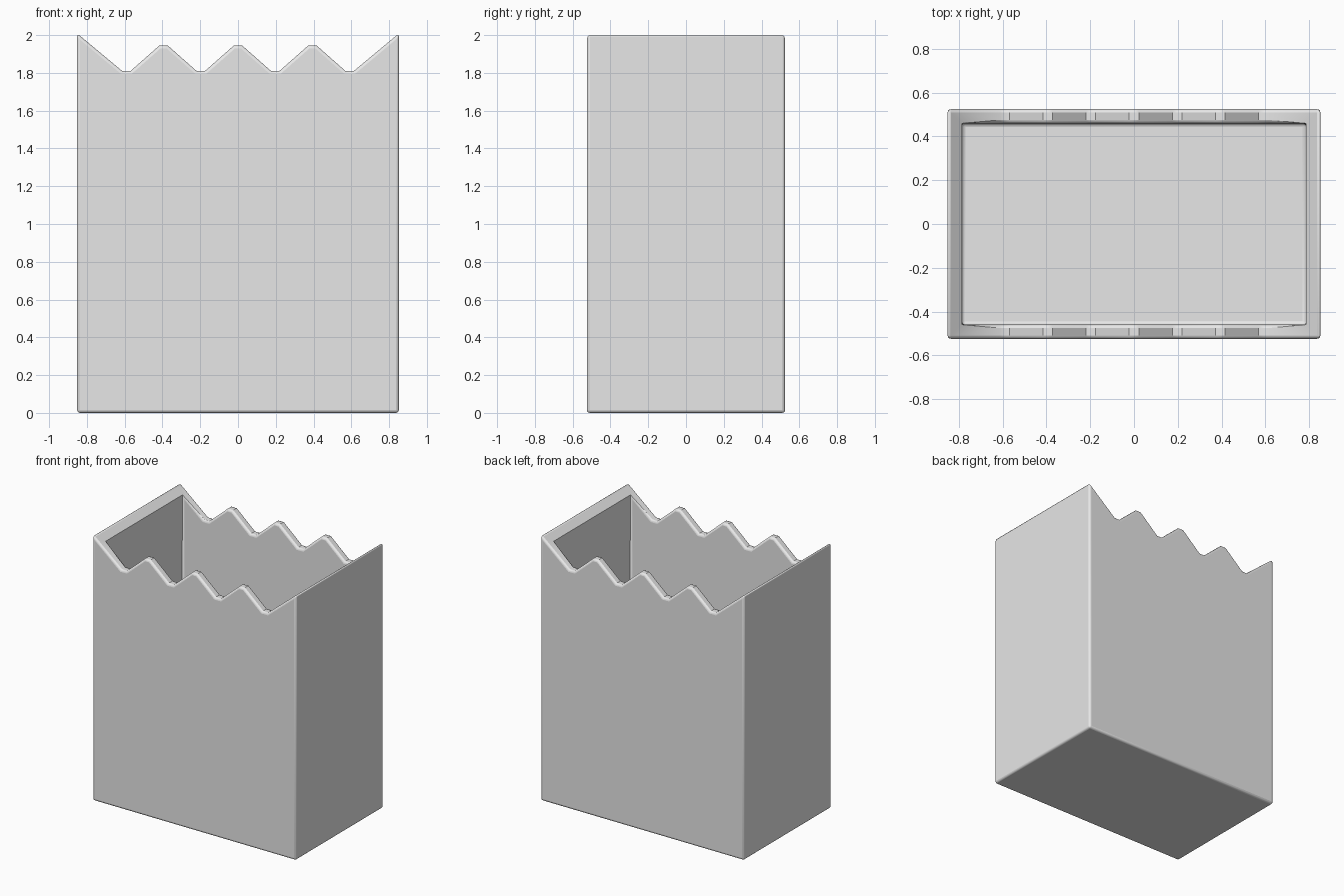
import bpy
import bmesh

cube = bpy.data.objects.get("Cube")
if cube:
    bpy.data.objects.remove(cube)

HALF_X, HALF_Y, WALL = 0.852, 0.525, 0.065
CORNER_Z, PEAK_Z, VALLEY_Z, FLAT = 2.009, 1.945, 1.81, 0.022

# Zigzag rim profile, from left to right, with small flats on peaks and valleys
rim = []
for i in range(-3, 4):
    z = VALLEY_Z if i % 2 else PEAK_Z
    rim += [(i * 0.197 - FLAT, z), (i * 0.197 + FLAT, z)]

# The end teeth slope up to the box corners, and the inner rim follows that slope
slope = (CORNER_Z - VALLEY_Z) / (HALF_X - rim[-1][0])


def make_shell(bm, half_x, half_y, floor_z, corner_z):
    """Open box with a zigzag top; returns its front and back rim vertices."""
    profile = [(-half_x, corner_z)] + rim + [(half_x, corner_z)]
    rims, feet = [], []
    for y in (-half_y, half_y):
        top = [bm.verts.new((x, y, z)) for x, z in profile]
        foot = [bm.verts.new((x, y, floor_z)) for x in (-half_x, half_x)]
        bm.faces.new(foot + top[::-1])
        rims.append(top)
        feet.append(foot)
    for side in (0, -1):
        bm.faces.new((feet[0][side], feet[1][side], rims[1][side], rims[0][side]))
    bm.faces.new(feet[0] + feet[1][::-1])
    return rims


# Bag body: outer and inner shells joined along the rim
bm = bmesh.new()
outer = make_shell(bm, HALF_X, HALF_Y, 0, CORNER_Z)
inner = make_shell(bm, HALF_X - WALL, HALF_Y - WALL, WALL, CORNER_Z - slope * WALL)
for out, inn in zip(outer, inner):
    for i in range(len(out) - 1):
        bm.faces.new((out[i], out[i + 1], inn[i + 1], inn[i]))
for side in (0, -1):
    bm.faces.new((outer[0][side], outer[1][side], inner[1][side], inner[0][side]))
bmesh.ops.recalc_face_normals(bm, faces=bm.faces)

mesh = bpy.data.meshes.new("bag_body")
bm.to_mesh(mesh)
bm.free()
bag = bpy.data.objects.new("bag_body", mesh)
bpy.context.collection.objects.link(bag)

# Plain light grey
grey = bpy.data.materials.new("light_grey")
grey.use_nodes = True
colour = (0.8, 0.8, 0.8, 1)
grey.diffuse_color = colour
grey.node_tree.nodes["Principled BSDF"].inputs["Base Color"].default_value = colour
mesh.materials.append(grey)

# Soft rounded edges
bevel = bag.modifiers.new("soft_edges", "BEVEL")
bevel.width = 0.016
bevel.segments = 3
bevel.limit_method = "ANGLE"
bevel.angle_limit = 0.9

bpy.context.view_layer.objects.active = bag
bag.select_set(True)
bpy.ops.object.shade_smooth_by_angle(angle=0.7)
